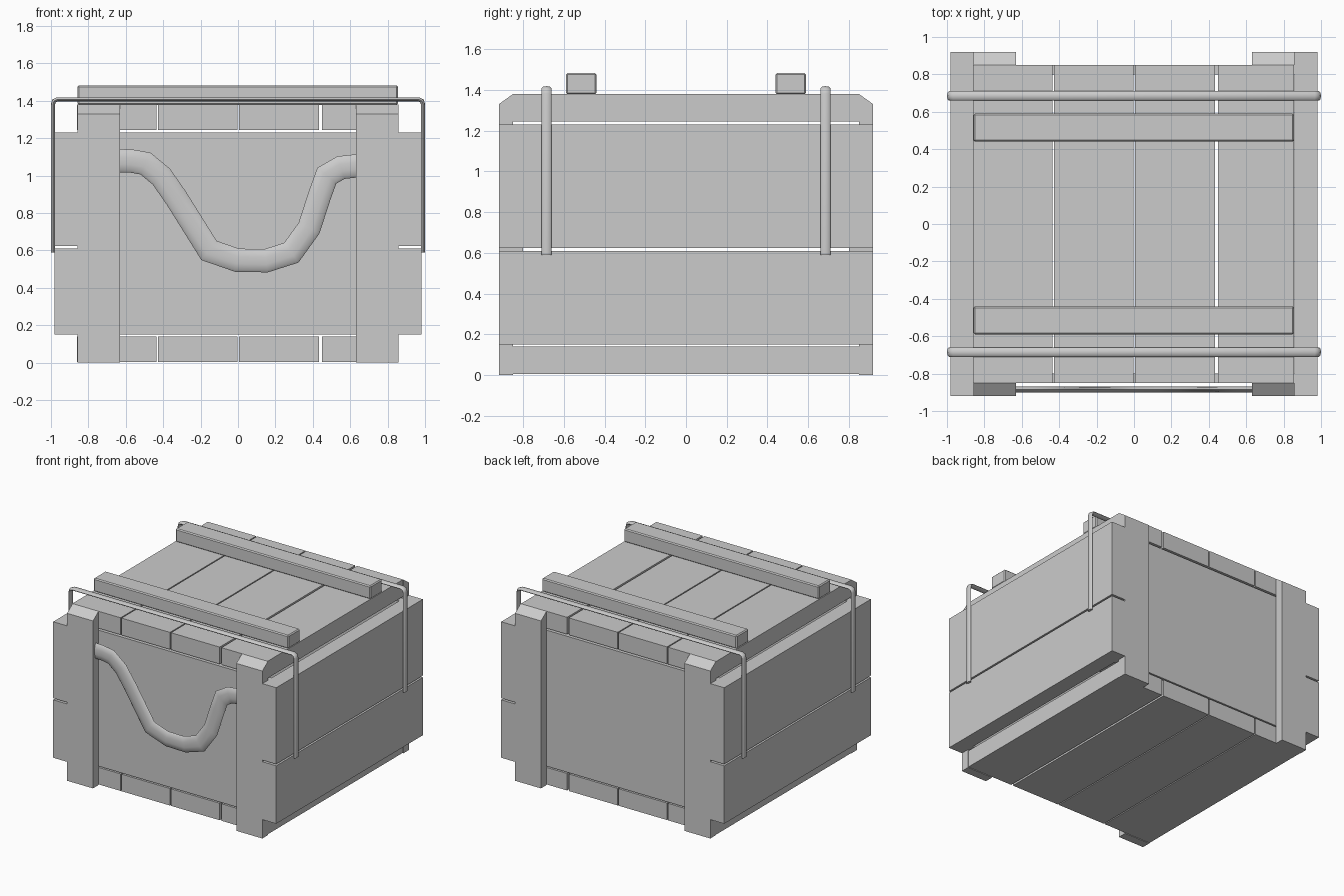
import bpy, bmesh
from math import sin, cos, tau, pi
from mathutils import Vector

if "Cube" in bpy.data.objects:
    bpy.data.objects.remove(bpy.data.objects["Cube"])


def add_mesh(name, bm):
    bmesh.ops.recalc_face_normals(bm, faces=bm.faces)
    me = bpy.data.meshes.new(name)
    bm.to_mesh(me)
    bm.free()
    ob = bpy.data.objects.new(name, me)
    bpy.context.collection.objects.link(ob)
    return ob


def box(name, x0, x1, y0, y1, z0, z1, bevel=0):
    bm = bmesh.new()
    bmesh.ops.create_cube(bm, size=1)
    for v in bm.verts:
        v.co = ((x0 + x1) / 2 + v.co.x * (x1 - x0),
                (y0 + y1) / 2 + v.co.y * (y1 - y0),
                (z0 + z1) / 2 + v.co.z * (z1 - z0))
    ob = add_mesh(name, bm)
    if bevel:
        mod = ob.modifiers.new("edge_bevel", 'BEVEL')
        mod.width, mod.segments = bevel, 1
    return ob


def prism_x(name, x0, x1, profile):
    """Extrude a (y, z) profile along x."""
    bm = bmesh.new()
    face = bm.faces.new([bm.verts.new((x0, y, z)) for y, z in profile])
    ext = bmesh.ops.extrude_face_region(bm, geom=[face])
    for v in ext['geom']:
        if isinstance(v, bmesh.types.BMVert):
            v.co.x = x1
    return add_mesh(name, bm)


def sweep_xz(name, path, y, r_plane, r_y, sides):
    """Sweep a flattened round section along a path in the xz plane."""
    pts = [Vector(p) for p in path]
    bm = bmesh.new()
    rings = []
    for i, p in enumerate(pts):
        a = (p - pts[i - 1]).normalized() if i else None
        b = (pts[i + 1] - p).normalized() if i < len(pts) - 1 else None
        t = ((a or b) + (b or a)).normalized()
        w = r_plane / max(t.dot(a or b), 0.5)
        n = Vector((-t.y, t.x)) * w
        rings.append([bm.verts.new((p.x + n.x * cos(k * tau / sides),
                                    y + r_y * sin(k * tau / sides),
                                    p.y + n.y * cos(k * tau / sides)))
                      for k in range(sides)])
    for r0, r1 in zip(rings, rings[1:]):
        for k in range(sides):
            j = (k + 1) % sides
            bm.faces.new((r0[k], r0[j], r1[j], r1[k]))
    bm.faces.new(rings[0])
    bm.faces.new(rings[-1])
    ob = add_mesh(name, bm)
    bpy.context.view_layer.objects.active = ob
    ob.select_set(True)
    bpy.ops.object.shade_smooth_by_angle(angle=pi / 3.2)
    ob.select_set(False)
    return ob


# Floor and lid planks
for x0, x1 in ((-0.86, -0.437), (-0.428, -0.003), (0.006, 0.434), (0.45, 0.855)):
    box("floor_plank", x0, x1, -0.85, 0.85, 0.005, 0.14)
    box("lid_plank", x0, x1, -0.85, 0.85, 1.245, 1.38)

for s in (-1, 1):
    # Side boards
    for z0, z1 in ((0.15, 0.61), (0.623, 1.23)):
        xs = sorted((s * 0.857, s * 0.98))
        box("side_board", *xs, -0.92, 0.92, z0, z1)

    # Front and back panels
    box("end_panel", -0.858, 0.858, *sorted((s * 0.80, s * 0.85)), 0.15, 1.23)

    # Corner posts with sloped tops
    for sx in (-1, 1):
        prism_x("corner_post", sx * 0.63, sx * 0.858,
                [(s * 0.85, 0), (s * 0.92, 0), (s * 0.92, 1.33), (s * 0.85, 1.38)])

    # Lid battens
    box("lid_batten", -0.858, 0.855, *sorted((s * 0.44, s * 0.59)), 1.378, 1.483, 0.008)

    # Metal straps over the lid, bent down both sides
    half = [(0.989, 0.59), (0.989, 1.38), (0.984, 1.399), (0.965, 1.408)]
    path = half + [(-x, z) for x, z in reversed(half)]
    sweep_xz("strap", path, s * 0.685, 0.011, 0.025, 8)

# Hanging rope handle on the front
rope = [(-0.64, 1.08), (-0.57, 1.078), (-0.495, 1.065), (-0.41, 0.995), (-0.33, 0.88),
        (-0.155, 0.60), (-0.005, 0.548), (0.15, 0.545), (0.285, 0.588), (0.38, 0.72),
        (0.435, 0.89), (0.475, 1.0), (0.55, 1.043), (0.64, 1.053)]
sweep_xz("rope_handle", rope, -0.884, 0.062, 0.017, 10)
